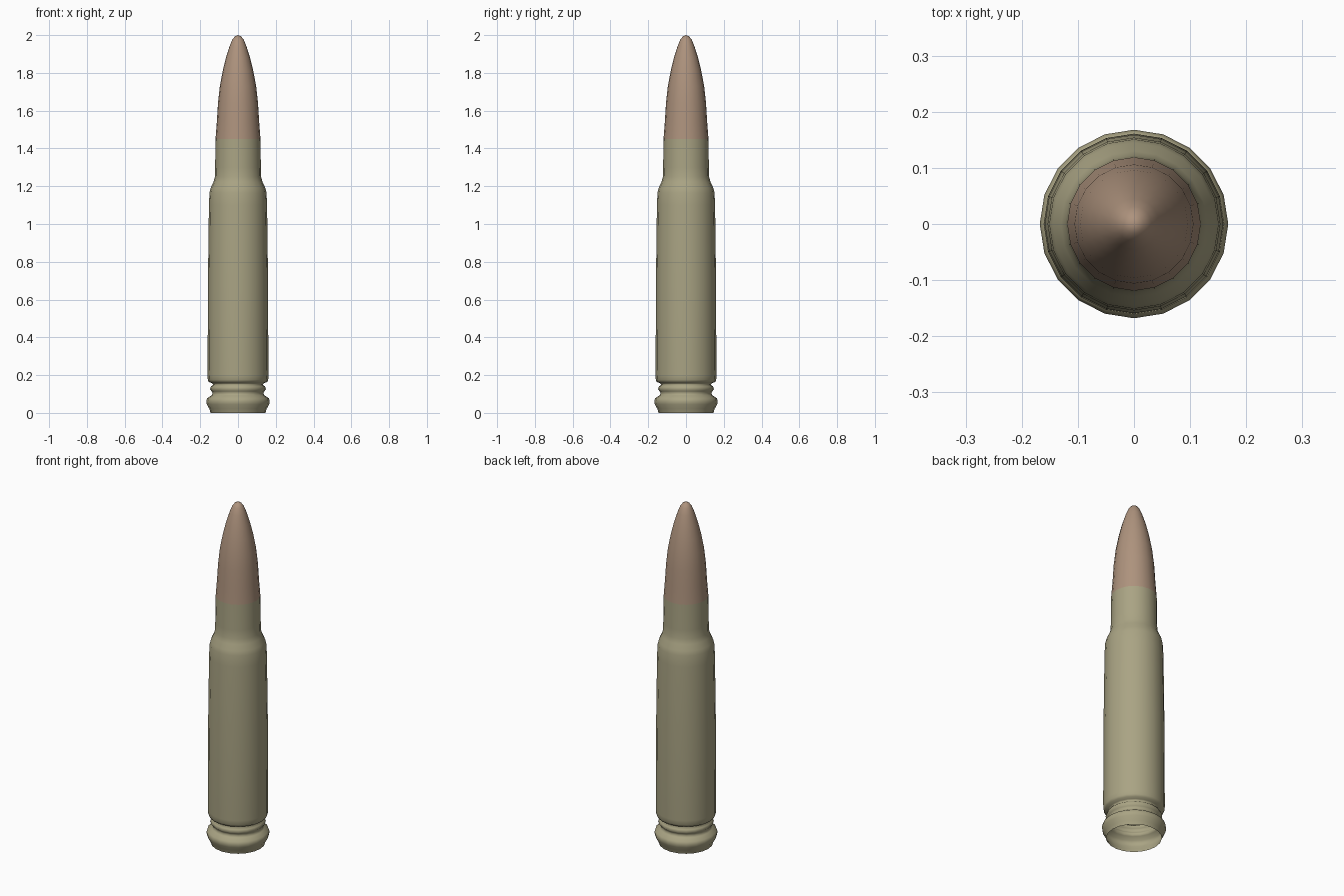
import bpy, bmesh, math

if "Cube" in bpy.data.objects:
    bpy.data.objects.remove(bpy.data.objects["Cube"])

SIDES = 20


def material(name, rgb):
    m = bpy.data.materials.new(name)
    m.diffuse_color = (*rgb, 1.0)
    m.use_nodes = True
    m.node_tree.nodes["Principled BSDF"].inputs["Base Color"].default_value = m.diffuse_color
    return m


def lathe(name, profile, mat):
    """Revolve (radius, height) points around z; radius 0 makes a closed tip."""
    bm = bmesh.new()
    rings = []
    for r, z in profile:
        if r == 0:
            rings.append([bm.verts.new((0, 0, z))] * SIDES)
        else:
            rings.append([bm.verts.new((r * math.cos(math.tau * i / SIDES),
                                        r * math.sin(math.tau * i / SIDES), z))
                          for i in range(SIDES)])
    for low, high in zip(rings, rings[1:]):
        for i in range(SIDES):
            j = (i + 1) % SIDES
            quad = [low[i], low[j], high[j], high[i]]
            bm.faces.new(list(dict.fromkeys(quad)))
    for f in bm.faces:
        f.smooth = True
    mesh = bpy.data.meshes.new(name)
    bm.to_mesh(mesh)
    bm.free()
    mesh.materials.append(mat)
    ob = bpy.data.objects.new(name, mesh)
    bpy.context.collection.objects.link(ob)
    return ob


brass = material("dull_brass", (0.40, 0.37, 0.23))
copper = material("dull_copper", (0.42, 0.29, 0.205))

# Hollow case: open-bottomed rim, extractor groove, body, shoulder and neck
lathe("case", [
    (0.145, 0.0), (0.152, 0.022), (0.165, 0.045), (0.168, 0.062), (0.163, 0.078),
    (0.142, 0.092), (0.134, 0.102), (0.14, 0.115), (0.148, 0.125), (0.143, 0.14),
    (0.131, 0.15), (0.138, 0.158), (0.154, 0.163), (0.16, 0.175), (0.161, 0.20),
    (0.159, 0.70), (0.154, 1.10), (0.151, 1.165), (0.145, 1.19), (0.13, 1.222),
    (0.122, 1.25), (0.121, 1.30), (0.119, 1.45)], brass)

# Pointed bullet seated on the neck
lathe("bullet", [
    (0.119, 1.45), (0.112, 1.54), (0.106, 1.64), (0.096, 1.73), (0.081, 1.81),
    (0.064, 1.88), (0.045, 1.94), (0.031, 1.975), (0.017, 1.993), (0, 2.0)], copper)
